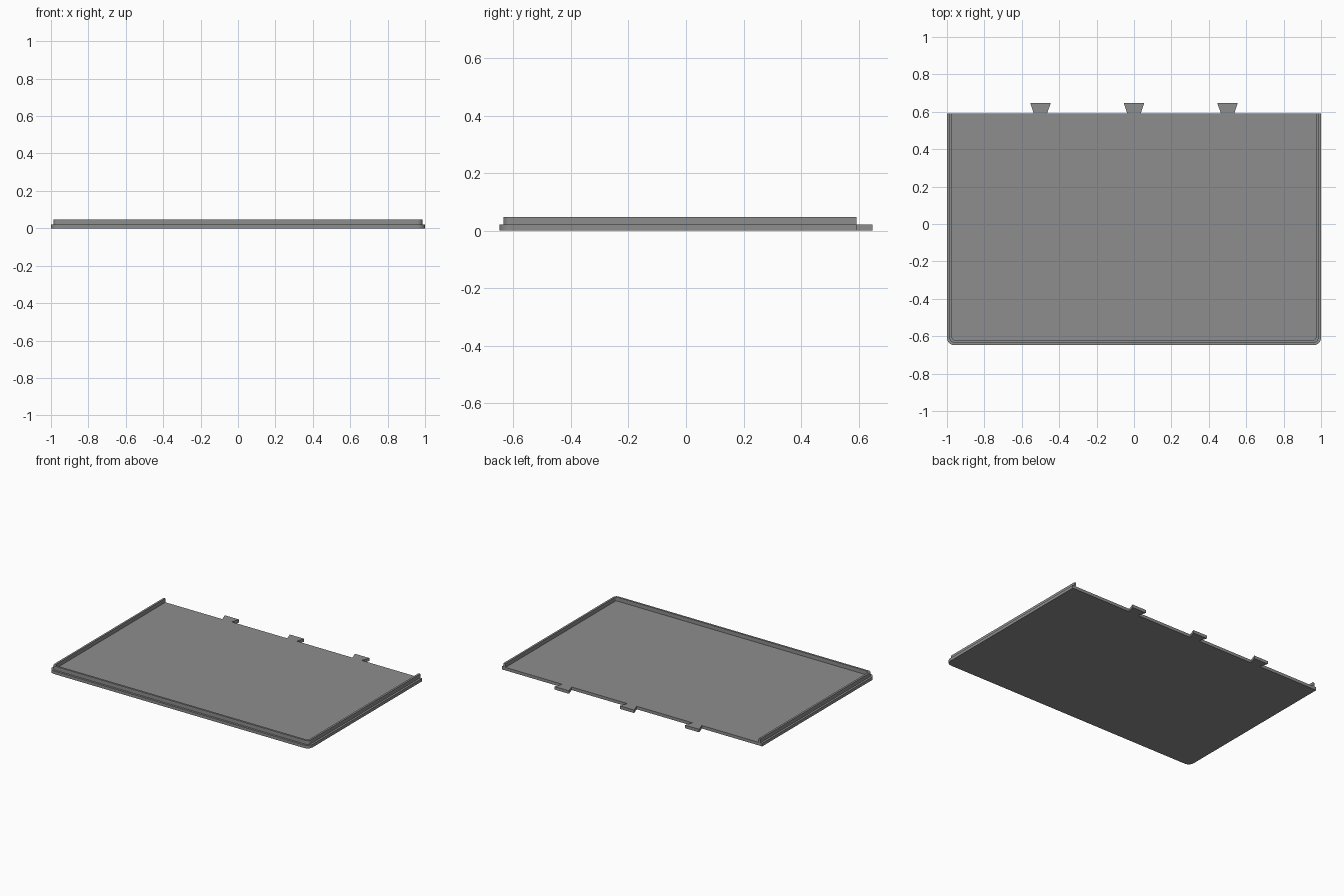
import bpy, bmesh, math

if "Cube" in bpy.data.objects:
    bpy.data.objects.remove(bpy.data.objects["Cube"])

BACK, FRONT = 0.592, -0.648
BASE_H, LIP_H = 0.021, 0.048

grey = bpy.data.materials.new("grey plastic")
grey.diffuse_color = (0.27, 0.27, 0.27, 1)
grey.use_nodes = True
grey.node_tree.nodes["Principled BSDF"].inputs["Base Color"].default_value = grey.diffuse_color


def u_path(inset, radius, steps=8):
    """Open outline: back left, round the front corners, to back right."""
    x, y = 1 - inset, FRONT + inset
    right = []
    for i in range(steps + 1):
        a = -math.pi / 2 + math.pi / 2 * i / steps
        right.append((x - radius + radius * math.cos(a),
                      y + radius + radius * math.sin(a)))
    right.append((x, BACK))
    return [(-px, py) for px, py in reversed(right)] + right


def prism(name, outline, z0, z1):
    """Extrude a flat outline upward into a closed solid."""
    bm = bmesh.new()
    face = bm.faces.new([bm.verts.new((x, y, z0)) for x, y in outline])
    top = bmesh.ops.extrude_face_region(bm, geom=[face])["geom"]
    verts = [g for g in top if isinstance(g, bmesh.types.BMVert)]
    bmesh.ops.translate(bm, verts=verts, vec=(0, 0, z1 - z0))
    bmesh.ops.recalc_face_normals(bm, faces=bm.faces)
    mesh = bpy.data.meshes.new(name)
    bm.to_mesh(mesh)
    bm.free()
    mesh.materials.append(grey)
    obj = bpy.data.objects.new(name, mesh)
    bpy.context.collection.objects.link(obj)
    return obj


# Flat panel with rounded front corners
prism("base_panel", u_path(0, 0.04), 0, BASE_H)

# Raised lip along the front and both sides, open at the back
prism("raised_lip", u_path(0.014, 0.026) + u_path(0.028, 0.012)[::-1], BASE_H, LIP_H)

# Dovetail tabs along the back edge
for i, cx in enumerate((-0.5, 0, 0.5)):
    prism(f"dovetail_tab_{i + 1}",
          [(cx - 0.036, BACK), (cx + 0.036, BACK), (cx + 0.055, 0.648), (cx - 0.055, 0.648)],
          0, BASE_H)
